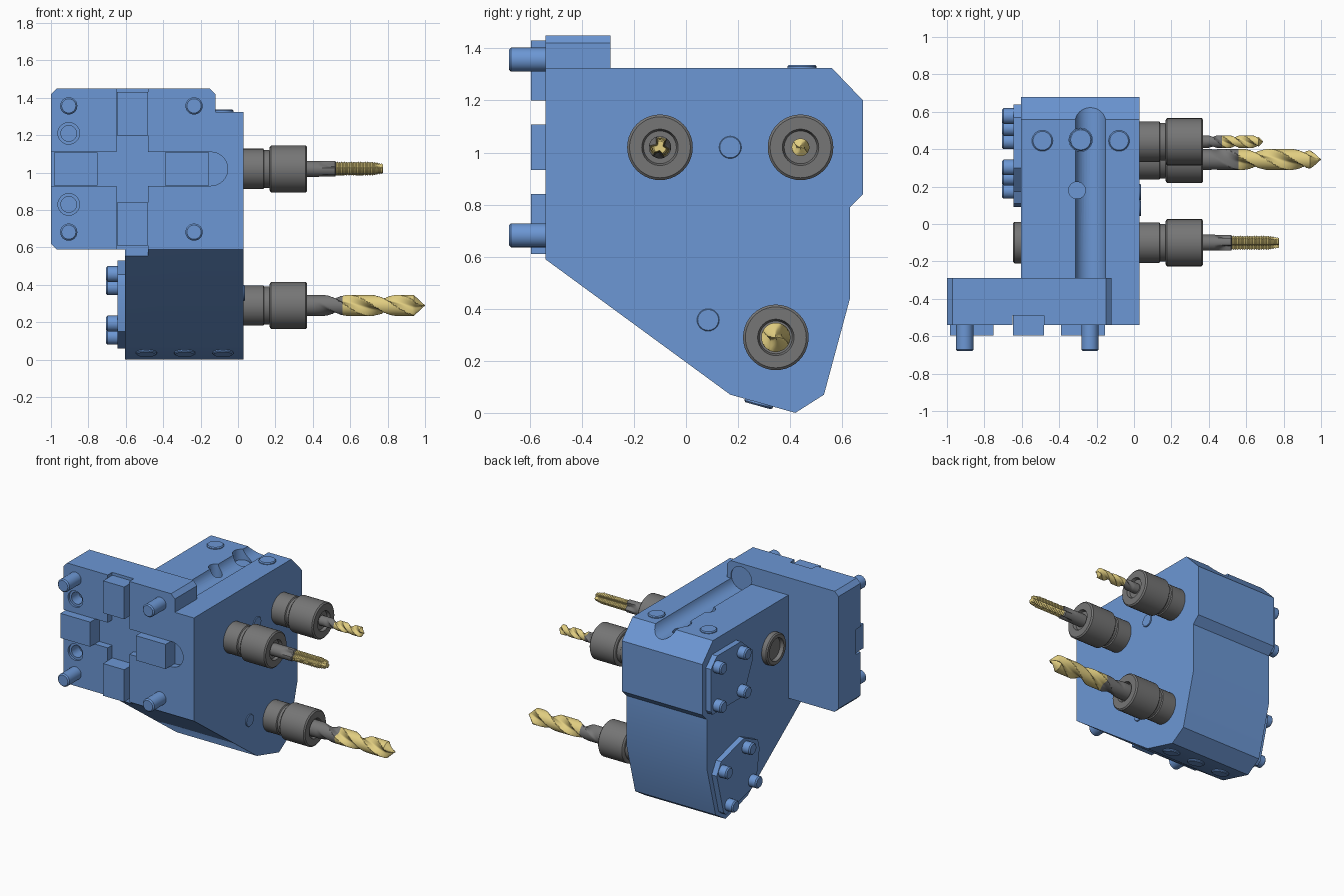
import bpy, bmesh, math
from mathutils import Vector

if "Cube" in bpy.data.objects:
    bpy.data.objects.remove(bpy.data.objects["Cube"])


def material(name, rgb):
    m = bpy.data.materials.new(name)
    m.diffuse_color = (*rgb, 1)
    m.use_nodes = True
    m.node_tree.nodes["Principled BSDF"].inputs["Base Color"].default_value = m.diffuse_color
    return m


BLUE = material("blue_paint", (0.15, 0.31, 0.66))
STEEL = material("dark_steel", (0.18, 0.18, 0.18))
GOLD = material("coated_edge", (0.76, 0.62, 0.22))
X, Y, Z = Vector((1, 0, 0)), Vector((0, 1, 0)), Vector((0, 0, 1))


def finish(bm, name, mat):
    bmesh.ops.recalc_face_normals(bm, faces=bm.faces)
    me = bpy.data.meshes.new(name)
    bm.to_mesh(me)
    bm.free()
    ob = bpy.data.objects.new(name, me)
    bpy.context.collection.objects.link(ob)
    if mat:
        me.materials.append(mat)
    smooth(ob)
    return ob


def smooth(ob):
    bpy.ops.object.select_all(action='DESELECT')
    ob.select_set(True)
    bpy.context.view_layer.objects.active = ob
    bpy.ops.object.shade_smooth_by_angle(angle=math.radians(32))


def prism(name, pts, axis, lo, hi, mat=BLUE):
    """Extrude an outline: (y, z) points along x, or (x, z) points along y."""
    bm = bmesh.new()
    place = (lambda a, b, d: (d, a, b)) if axis == 'x' else (lambda a, b, d: (a, d, b))
    ends = [[bm.verts.new(place(a, b, d)) for a, b in pts] for d in (lo, hi)]
    n = len(pts)
    for e in ends:
        bm.faces.new(e)
    for i in range(n):
        j = (i + 1) % n
        bm.faces.new((ends[0][i], ends[0][j], ends[1][j], ends[1][i]))
    return finish(bm, name, mat)


def box(name, x0, x1, y0, y1, z0, z1, mat=BLUE):
    return prism(name, [(x0, z0), (x1, z0), (x1, z1), (x0, z1)], 'y', y0, y1, mat)


def loft(name, stations, radius, at, axis, mat=BLUE, seg=32):
    """Skin rings along an axis; radius(i, t, angle) shapes each ring."""
    bm = bmesh.new()
    q = Z.rotation_difference(axis)
    rings = []
    for i, t in enumerate(stations):
        ring = []
        for k in range(seg):
            a = math.tau * k / seg
            r = radius(i, t, a)
            ring.append(bm.verts.new(Vector(at) + q @ Vector((r * math.cos(a), r * math.sin(a), t))))
        rings.append(ring)
    for p, n in zip(rings, rings[1:]):
        for k in range(seg):
            j = (k + 1) % seg
            bm.faces.new((p[k], p[j], n[j], n[k]))
    bm.faces.new(rings[0])
    bm.faces.new(rings[-1])
    return finish(bm, name, mat)


def lathe(name, profile, at, axis, mat=BLUE, seg=32):
    return loft(name, [p[0] for p in profile], lambda i, t, a: profile[i][1], at, axis, mat, seg)


def stud(name, at, axis, r, h, bevel=0.008, mat=BLUE):
    return lathe(name, [(-0.02, r), (h - bevel, r), (h, r - bevel)], at, axis, mat, 24)


def boolean(ob, other, op):
    m = ob.modifiers.new(op, 'BOOLEAN')
    m.operation, m.solver, m.object = op, 'EXACT', other
    bpy.context.view_layer.objects.active = ob
    bpy.ops.object.modifier_apply(modifier=m.name)
    bpy.data.objects.remove(other)


# Housing: angular block joined to the mounting plate
housing = prism("housing", [(-.54, .59), (.17, .07), (.42, 0), (.53, .07), (.63, .44), (.63, .79),
                            (.68, .84), (.68, 1.20), (.56, 1.325), (-.54, 1.325)], 'x', -.605, .03)
plate = prism("plate", [(-1, .62), (-.97, .59), (-.12, .59), (-.12, 1.42), (-.15, 1.45),
                        (-.97, 1.45), (-1, 1.42)], 'y', -.54, -.29)
boolean(housing, plate, 'UNION')

# Cross slots, plate holes, top groove and its ports
arc = [(-.145 + .09 * math.cos(a), 1.02 + .09 * math.sin(a))
       for a in [math.radians(-90 + 180 * i / 16) for i in range(17)]]
cutters = [box("cut", -.65, -.48, -.7, -.49, .5, 1.6),
           prism("cut", [(-1.1, .93)] + arc + [(-1.1, 1.11)], 'y', -.7, -.4905),
           lathe("cut", [(-.298, .083), (.9, .083)], (-.233, 0, 1.343), Y),
           lathe("cut", [(1.2, .062), (1.5, .062)], (-.285, .45, 0), Z),
           lathe("cut", [(1.18, .045), (1.5, .045)], (-.305, .18, 0), Z)]
for z in (.83, 1.21):
    cutters.append(lathe("cut", [(-.7, .058), (-.525, .058)], (-.905, 0, z), Y))
    cutters.append(lathe("cut", [(-.6, .042), (-.44, .042)], (-.905, 0, z), Y))
for c in cutters:
    boolean(housing, c, 'DIFFERENCE')
smooth(housing)

# Locating keys in the cross slots
for i, (x0, x1, z0, z1) in enumerate([(-.985, -.75, .932, 1.108), (-.39, -.155, .932, 1.108),
                                      (-.648, -.482, .61, .84), (-.648, -.482, 1.20, 1.43)]):
    box(f"key_{i}", x0, x1, -.595, -.488, z0, z1)

# Mounting bolts on the front
for x in (-.905, -.235):
    for z in (.682, 1.357):
        stud("mounting_bolt", (x, -.54, z), -Y, .046, .14)

# Plugs on top, underside and right face
slant = Vector((0, -.07, -.25)).normalized()
for x in (-.49, -.285, -.08):
    if x != -.285:
        stud("top_plug", (x, .445, 1.325), Z, .056, .012, .006)
    stud("bottom_plug", (x, .28, .039), slant, .056, .012, .006)
stud("port_plug", (-.285, .45, 1.24), Z, .06, .012, .006)
for y, z in ((.17, 1.02), (.085, .357)):
    stud("side_plug", (.03, y, z), X, .043, .007, .003)

# Bearing covers with four bolts each; the lower one is turned
outline = [(-.14, .21), (-.27, .10), (-.27, .03), (-.17, -.19), (.18, -.19), (.2, -.16), (.2, .14), (.13, .21)]
for label, cy, cz, turn in (("upper", .44, 1.02, 0), ("lower", .345, .29, -15)):
    c, s = math.cos(math.radians(turn)), math.sin(math.radians(turn))
    spin = lambda p: (cy + p[0] * c - p[1] * s, cz + p[0] * s + p[1] * c)
    prism(label + "_cover", [spin(p) for p in outline], 'x', -.645, -.6)
    for a in (-.137, .137):
        for b in (-.137, .137):
            y, z = spin((a, b))
            stud(label + "_cover_bolt", (-.645, y, z), -X, .042, .06)

# Round bush on the left face
lathe("bush", [(-.02, .112), (.033, .112), (.041, .104), (.041, .08), (.015, .075), (.015, .03)],
      (-.605, -.10, 1.02), -X, STEEL, 40)

# Collet holders
TAP, SMALL, LARGE = (0, -.10, 1.02), (0, .44, 1.02), (0, .345, .29)
collar = [(.0, .108), (.135, .108), (.14, .101), (.168, .101), (.17, .118), (.177, .126), (.362, .126),
          (.37, .117), (.37, .07), (.35, .063), (.35, .03)]
for label, at in (("tap", TAP), ("small", SMALL), ("large", LARGE)):
    lathe(label + "_holder", collar, at, X, STEEL, 40)


def span(a, b, n):
    return [a + (b - a) * i / n for i in range(n + 1)]


def drill(label, at, r, start, coat, end, pitch, tip):
    def radius(i, t, a):
        ramp = min(1, max(0, (t - start) / (coat - start)))
        groove = max(0, math.cos(2 * (a - math.tau * t / pitch))) ** .6
        point = min(1, max(.02, (end - t) / tip))
        return r * point * (1 - .58 * ramp * groove)
    loft(label + "_shank", [.34] + span(start, coat, 20), radius, at, X, STEEL, 48)
    loft(label + "_flutes", span(coat, end - tip, 60) + span(end - tip, end, 6)[1:], radius, at, X, GOLD, 48)


# Twist drills
drill("small_drill", SMALL, .034, .39, .47, .69, .24, .025)
drill("large_drill", LARGE, .056, .41, .56, 1.0, .52, .06)


# Thread tap: straight flutes and saw-tooth threads
def tap_radius(i, t, a):
    ramp = min(1, max(0, (t - .43) / .06))
    flute = max(0, math.cos(3 * a + .5)) ** .7
    r = .043 if t < .52 else (.039 if i % 2 else .033) * min(1, .72 + (.775 - t) * 5)
    return r * (1 - .5 * ramp * flute)


loft("tap_shank", [.34] + span(.43, .5199, 8) + [.525], tap_radius, TAP, X, STEEL, 48)
loft("tap_thread", span(.524, .775, 40), tap_radius, TAP, X, GOLD, 48)
